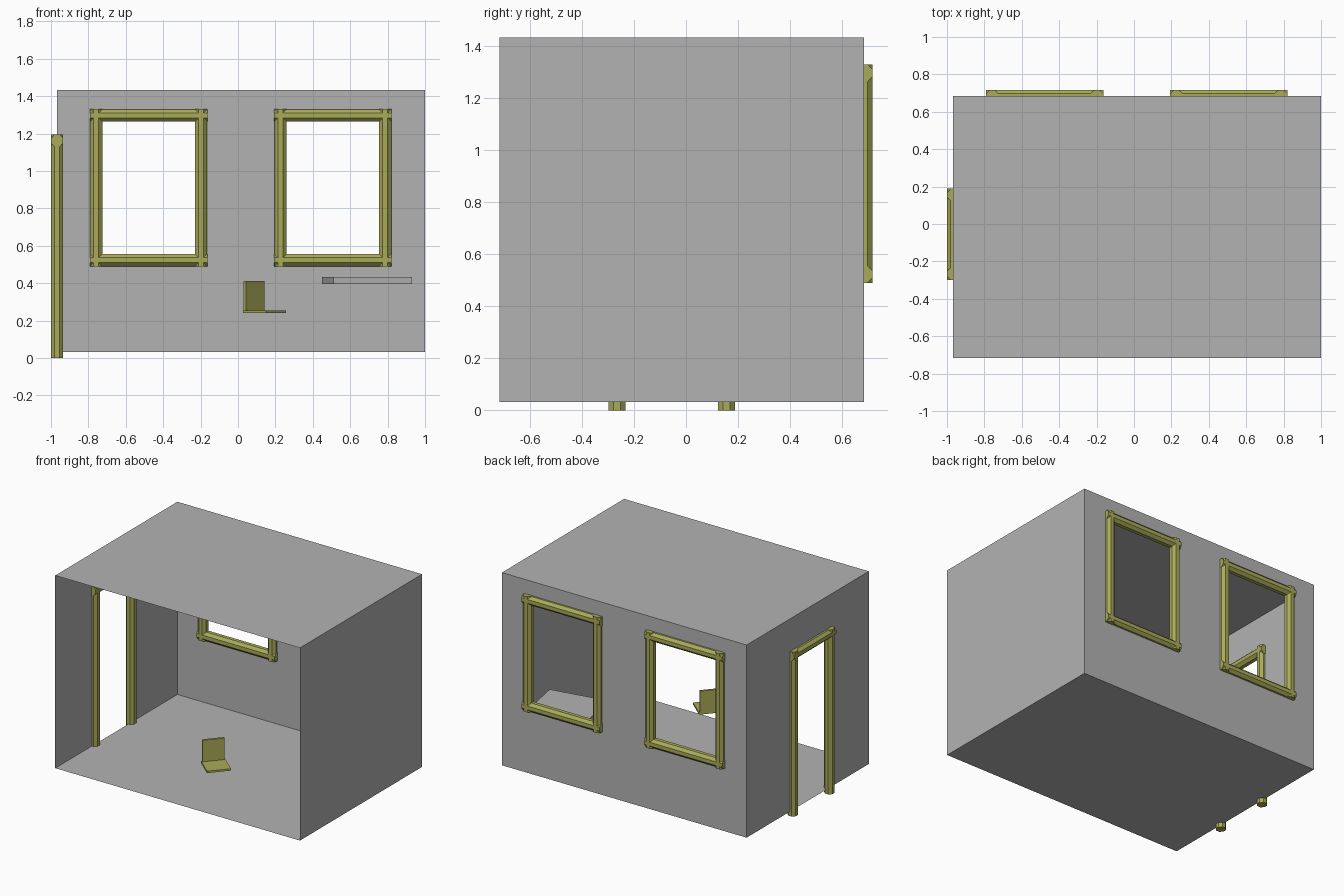
import bpy, bmesh
from math import pi, cos, radians
from mathutils import Matrix, Vector

old = bpy.data.objects.get("Cube")
if old:
    bpy.data.objects.remove(old, do_unlink=True)


def material(name, colour):
    m = bpy.data.materials.new(name)
    m.use_nodes = True
    m.diffuse_color = colour
    m.node_tree.nodes["Principled BSDF"].inputs["Base Color"].default_value = colour
    return m


grey = material("plain grey", (0.45, 0.45, 0.45, 1))
olive = material("olive trim", (0.40, 0.41, 0.10, 1))


def finish(name, bm, mat):
    mesh = bpy.data.meshes.new(name)
    bm.to_mesh(mesh)
    bm.free()
    mesh.materials.append(mat)
    ob = bpy.data.objects.new(name, mesh)
    bpy.context.collection.objects.link(ob)
    return ob


def panel(name, us, vs, place, holes=()):
    """Flat sheet split along us and vs, leaving out the cells in holes."""
    bm = bmesh.new()
    for i in range(len(us) - 1):
        for j in range(len(vs) - 1):
            if (i, j) not in holes:
                cell = ((i, j), (i + 1, j), (i + 1, j + 1), (i, j + 1))
                bm.faces.new([bm.verts.new(place(us[a], vs[b])) for a, b in cell])
    bmesh.ops.remove_doubles(bm, verts=bm.verts, dist=1e-5)
    return finish(name, bm, mat=grey)


def box(name, size, loc, angle, mat):
    bm = bmesh.new()
    bmesh.ops.create_cube(bm, size=1, matrix=Matrix.Diagonal((*size, 1)))
    ob = finish(name, bm, mat)
    ob.location = loc
    ob.rotation_euler.z = radians(angle)
    return ob


HALF = 0.0325   # half the width of a trim bar


def frame(name, bars):
    """Eight-sided bars, each given by its two end points."""
    bm = bmesh.new()
    for start, end in bars:
        a, b = Vector(start), Vector(end)
        axis = b - a
        turn = axis.to_track_quat('Z', 'Y').to_matrix().to_4x4()
        bmesh.ops.create_cone(
            bm, cap_ends=True, segments=8, depth=axis.length,
            radius1=HALF / cos(pi / 8), radius2=HALF / cos(pi / 8),
            matrix=Matrix.Translation((a + b) / 2) @ turn @ Matrix.Rotation(pi / 8, 4, 'Z'))
    return finish(name, bm, olive)


# Room shell, open at the front
LEFT, RIGHT, FRONT, BACK, FLOOR, TOP = -0.967, 1.0, -0.717, 0.685, 0.033, 1.433
SILL, HEAD = 0.523, 1.297
WINDOWS = {"right": (-0.758, -0.197), "left": (0.227, 0.787)}
DOOR, DOOR_TOP = (-0.265, 0.155), 1.162

panel("floor", (LEFT, RIGHT), (BACK, FRONT), lambda u, v: (u, v, FLOOR))
panel("ceiling", (LEFT, RIGHT), (FRONT, BACK), lambda u, v: (u, v, TOP))
panel("left_wall", (FRONT, BACK), (FLOOR, TOP), lambda u, v: (RIGHT, u, v))
panel("door_wall", (BACK, DOOR[1], DOOR[0], FRONT), (FLOOR, DOOR_TOP, TOP),
      lambda u, v: (LEFT, u, v), {(1, 0)})
panel("window_wall", (RIGHT, *WINDOWS["left"][::-1], *WINDOWS["right"][::-1], LEFT),
      (FLOOR, SILL, HEAD, TOP), lambda u, v: (u, BACK, v), {(1, 1), (3, 1)})

# Window frames
E = HALF + 0.001
for side, (x0, x1) in WINDOWS.items():
    frame(side + "_window_frame",
          [((x, BACK, SILL - E), (x, BACK, HEAD + E)) for x in (x0, x1)] +
          [((x0 - E, BACK, z), (x1 + E, BACK, z)) for z in (SILL, HEAD)])

# Door frame
frame("door_frame",
      [((LEFT, y, 0), (LEFT, y, DOOR_TOP + E)) for y in DOOR] +
      [((LEFT, DOOR[0] - E, DOOR_TOP), (LEFT, DOOR[1] + E, DOOR_TOP))])

# Floating table slab
box("table_top", (0.427, 0.33, 0.036), (0.69, 0.36, 0.414), 10.4, grey)

# Chair: a seat and an upright back on its rear edge
ANGLE, CENTRE = 49, Vector((0.142, -0.456, 0.2475))
box("chair_seat", (0.163, 0.165, 0.014), CENTRE, ANGLE, olive)
rear = Matrix.Rotation(radians(ANGLE), 3, 'Z') @ Vector((0, 0.074, 0.0845))
box("chair_back", (0.15, 0.017, 0.157), CENTRE + rear, ANGLE, olive)
